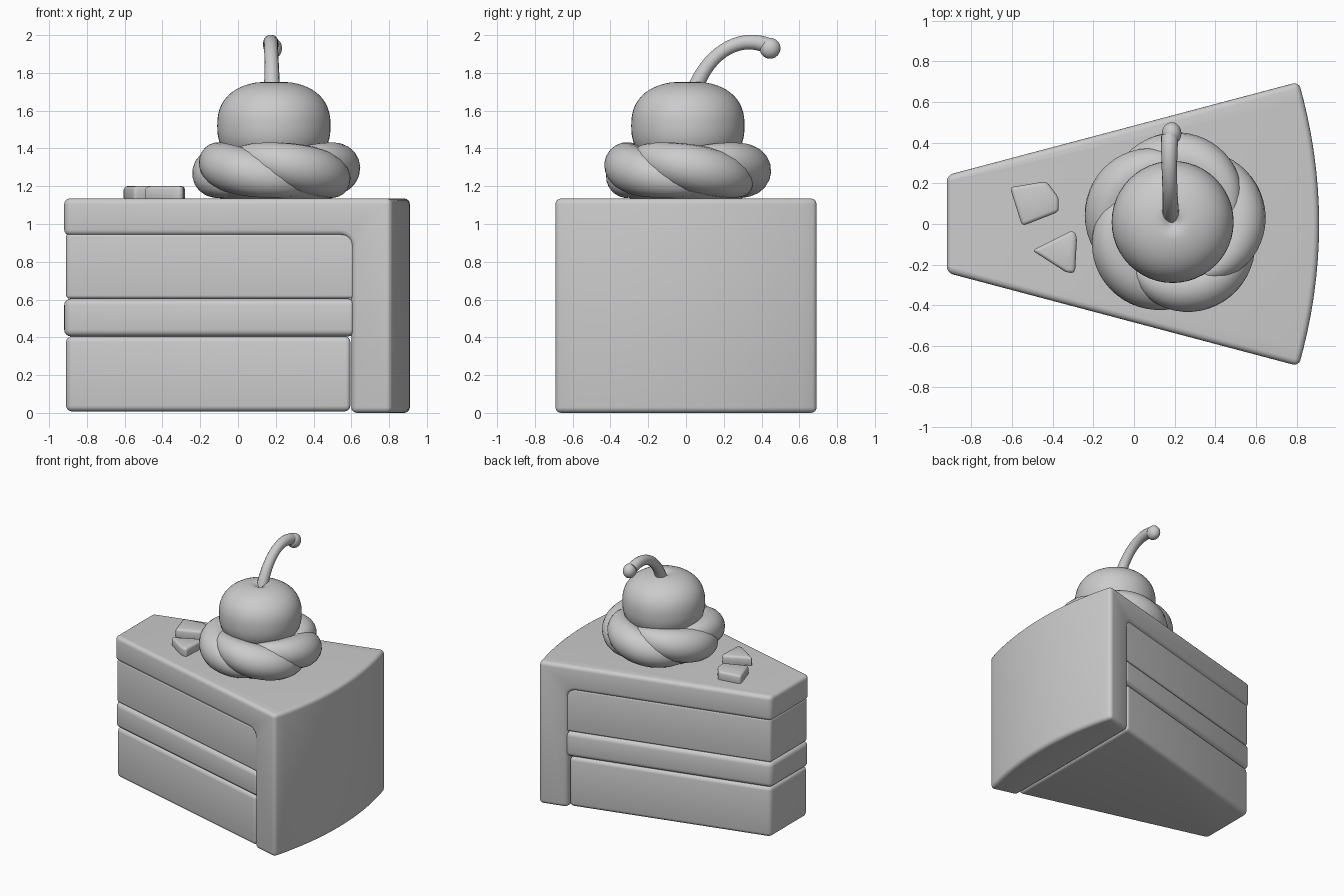
import bpy, bmesh
from math import sin, cos, pi, radians
from mathutils import Vector

cube = bpy.data.objects.get("Cube")
if cube:
    bpy.data.objects.remove(cube)

GREY = (0.6, 0.6, 0.6, 1)
mat = bpy.data.materials.new("plain grey")
mat.use_nodes = True
mat.diffuse_color = GREY
mat.node_tree.nodes["Principled BSDF"].inputs["Base Color"].default_value = GREY


def finish(ob, bevel=0, segments=4):
    """Assign colour, round the edges and smooth."""
    ob.data.materials.clear()
    ob.data.materials.append(mat)
    bpy.ops.object.select_all(action='DESELECT')
    ob.select_set(True)
    bpy.context.view_layer.objects.active = ob
    if bevel:
        mod = ob.modifiers.new("round", 'BEVEL')
        mod.width = bevel
        mod.segments = segments
        mod.limit_method = 'ANGLE'
        mod.angle_limit = radians(30)
        bpy.ops.object.modifier_apply(modifier="round")
    bpy.ops.object.shade_smooth_by_angle(angle=radians(40))
    return ob


def mesh_object(name, bm):
    bmesh.ops.recalc_face_normals(bm, faces=bm.faces)
    me = bpy.data.meshes.new(name)
    bm.to_mesh(me)
    bm.free()
    ob = bpy.data.objects.new(name, me)
    bpy.context.collection.objects.link(ob)
    return ob


def half_width(x):
    return 0.24 + 0.265 * (x + 0.92)


def wedge(name, profile, bevel, inset=0.0, bulge=0.0, slices=16):
    """Side profile in x,z swept across the slice; the back wall may bow out."""
    bm = bmesh.new()
    rings = []
    count = slices if bulge else 1
    for i in range(count + 1):
        t = 2 * i / count - 1
        rings.append([bm.verts.new((x + (bulge * (1 - t * t) if x > 0.7 else 0),
                                    t * (half_width(x) - inset), z))
                      for x, z in profile])
    n = len(profile)
    for a, b in zip(rings, rings[1:]):
        for j in range(n):
            k = (j + 1) % n
            bm.faces.new((a[j], a[k], b[k], b[j]))
    bm.faces.new(rings[0])
    bm.faces.new(rings[-1][::-1])
    return finish(mesh_object(name, bm), bevel)


def box(x0, x1, z0, z1):
    return [(x0, z0), (x1, z0), (x1, z1), (x0, z1)]


def tube(name, points, radii, resolution=8):
    cu = bpy.data.curves.new(name, 'CURVE')
    cu.dimensions = '3D'
    cu.bevel_depth = 1
    cu.bevel_resolution = resolution
    cu.use_fill_caps = True
    sp = cu.splines.new('POLY')
    sp.points.add(len(points) - 1)
    for p, co, r in zip(sp.points, points, radii):
        p.co = (*co, 1)
        p.radius = r
    ob = bpy.data.objects.new(name, cu)
    bpy.context.collection.objects.link(ob)
    bpy.ops.object.select_all(action='DESELECT')
    ob.select_set(True)
    bpy.context.view_layer.objects.active = ob
    bpy.ops.object.convert(target='MESH')
    return finish(bpy.context.object)


# Icing: top slab joined to the back wall by a rounded inner corner
fillet = [(0.54 + 0.06 * cos(a), 0.88 + 0.06 * sin(a))
          for a in (i * pi / 12 for i in range(7))]
wedge("icing", [(0.6, 0), (0.81, 0), (0.81, 1.135), (-0.92, 1.135), (-0.92, 0.94)]
      + fillet[::-1], 0.045, bulge=0.1)

# Sponge and filling layers
wedge("lower_sponge", box(-0.91, 0.595, 0.008, 0.405), 0.03, 0.012)
wedge("cream_filling", box(-0.92, 0.62, 0.405, 0.605), 0.035, 0.003)
wedge("upper_sponge", box(-0.91, 0.62, 0.605, 0.95), 0.018, 0.012)

# Chocolate pieces
CHIPS = {
    "rear_chip": [(-0.61, 0.18), (-0.43, 0.21), (-0.37, 0.13), (-0.37, 0.06), (-0.55, -0.01)],
    "front_chip": [(-0.5, -0.13), (-0.3, -0.03), (-0.28, -0.06), (-0.29, -0.24), (-0.33, -0.24)],
}
for name, outline in CHIPS.items():
    bm = bmesh.new()
    face = bm.faces.new([bm.verts.new((x, y, 1.12)) for x, y in outline])
    top = bmesh.ops.extrude_face_region(bm, geom=[face])["geom"]
    bmesh.ops.translate(bm, vec=(0, 0, 0.08),
                        verts=[v for v in top if isinstance(v, bmesh.types.BMVert)])
    finish(mesh_object(name, bm), 0.018, 3)

# Whipped cream: twisted lobes sloping down around a soft core
CENTRE = Vector((0.2, 0, 0))
LOBES, STEPS = 5, 32
for i in range(LOBES):
    pts, radii = [], []
    for s in range(STEPS + 1):
        t = s / STEPS
        a = radians(-140 + 360 * i / LOBES + 165 * t)
        swell = sin(pi * t) ** 0.7 if 0 < t < 1 else 0.0
        r = 0.27 + 0.055 * sin(pi * t)
        pts.append(CENTRE + Vector((r * cos(a), r * sin(a), 1.385 - 0.2 * t)))
        radii.append(0.004 + 0.122 * swell)
    tube(f"cream_lobe_{i + 1}", pts, radii)

bpy.ops.mesh.primitive_uv_sphere_add(segments=40, ring_count=20, location=(0.2, 0, 1.22))
core = bpy.context.object
core.name = "cream_core"
core.scale = (0.37, 0.37, 0.14)
finish(core)

# Cherry: squarish sphere with a dimple for the stem
bpy.ops.mesh.primitive_uv_sphere_add(segments=48, ring_count=32, location=(0.19, 0.01, 1.52))
cherry = bpy.context.object
cherry.name = "cherry"
for v in cherry.data.vertices:
    r = (v.co.x ** 2 + v.co.y ** 2) ** 0.5
    puff = (r ** 2.4 + abs(v.co.z) ** 2.4) ** (-1 / 2.4)
    v.co *= puff
    r *= puff
    v.co.x *= 0.3
    v.co.y *= 0.3
    v.co.z *= 0.235
    if v.co.z > 0:
        v.co.z -= 0.04 * max(0, 1 - r / 0.25) ** 2
finish(cherry)

# Stem: arched tube with a rounded knob
p0, p1, p2, p3 = (Vector(p) for p in ((0.18, 0.04, 1.69), (0.18, 0.1, 1.89),
                                      (0.17, 0.27, 2.01), (0.175, 0.43, 1.945)))
path = [p0 * (1 - t) ** 3 + p1 * 3 * t * (1 - t) ** 2 + p2 * 3 * t * t * (1 - t) + p3 * t ** 3
        for t in (k / 20 for k in range(21))]
tube("stem", path, [0.043 - 0.006 * sin(pi * k / 20) for k in range(21)], 5)
bpy.ops.mesh.primitive_uv_sphere_add(segments=24, ring_count=16, location=(0.185, 0.445, 1.93))
knob = bpy.context.object
knob.name = "stem_knob"
knob.scale = (0.048, 0.055, 0.055)
finish(knob)
